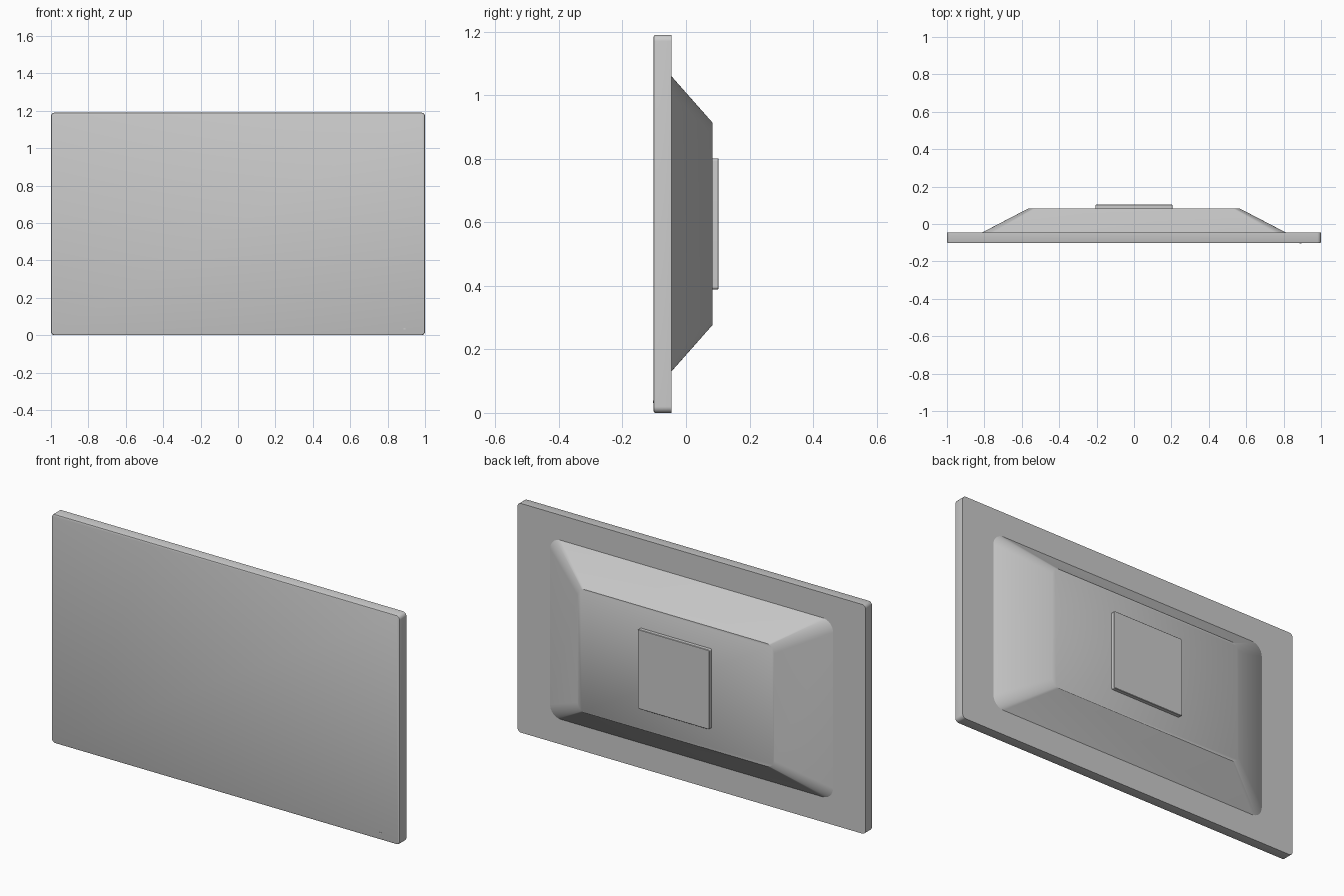
import bpy, bmesh, math

if "Cube" in bpy.data.objects:
    bpy.data.objects.remove(bpy.data.objects["Cube"])

grey = bpy.data.materials.new("light grey")
grey.diffuse_color = (0.6, 0.6, 0.6, 1)
grey.use_nodes = True
grey.node_tree.nodes["Principled BSDF"].inputs["Base Color"].default_value = grey.diffuse_color
CZ = 0.595  # height of the screen centre


def rounded_loop(hx, hz, r, y, cz, steps=8):
    pts = []
    for i, (sx, sz) in enumerate([(1, 1), (-1, 1), (-1, -1), (1, -1)]):
        for k in range(steps + 1):
            a = math.radians(90 * (i + k / steps))
            pts.append((sx * (hx - r) + r * math.cos(a), y,
                        cz + sz * (hz - r) + r * math.sin(a)))
    return pts


def loft(name, sections, cz=CZ):
    """Skin rounded rectangles (half width, half height, radius, y) front to back."""
    bm = bmesh.new()
    loops = [[bm.verts.new(p) for p in rounded_loop(hx, hz, r, y, cz)]
             for hx, hz, r, y in sections]
    n = len(loops[0])
    for a, b in zip(loops, loops[1:]):
        for i in range(n):
            j = (i + 1) % n
            bm.faces.new((a[i], a[j], b[j], b[i]))
    bm.faces.new(loops[0])
    bm.faces.new(loops[-1])
    bmesh.ops.recalc_face_normals(bm, faces=bm.faces)
    me = bpy.data.meshes.new(name)
    bm.to_mesh(me)
    bm.free()
    me.materials.append(grey)
    ob = bpy.data.objects.new(name, me)
    bpy.context.collection.objects.link(ob)
    bpy.ops.object.select_all(action='DESELECT')
    ob.select_set(True)
    bpy.context.view_layer.objects.active = ob
    bpy.ops.object.shade_smooth_by_angle(angle=math.radians(30))
    return ob


# Flat screen panel with a fine chamfer around the front
loft("screen_panel", [(0.994, 0.589, 0.014, -0.102), (0.998, 0.593, 0.018, -0.1005),
                      (1.0, 0.595, 0.02, -0.096), (1.0, 0.595, 0.02, -0.046)])

# Tapered rear housing
loft("rear_housing", [(0.815, 0.466, 0.06, -0.047), (0.565, 0.319, 0.04, 0.083)])

# Square mounting plate with softened rear edge
loft("mount_plate", [(0.206, 0.206, 0.008, 0.08), (0.206, 0.206, 0.008, 0.101),
                     (0.204, 0.204, 0.006, 0.103)])

# Tiny power light at the lower right of the front
loft("power_light", [(0.006, 0.004, 0.0039, -0.1035), (0.006, 0.004, 0.0039, -0.1)],
     cz=0.035).location.x = 0.89
